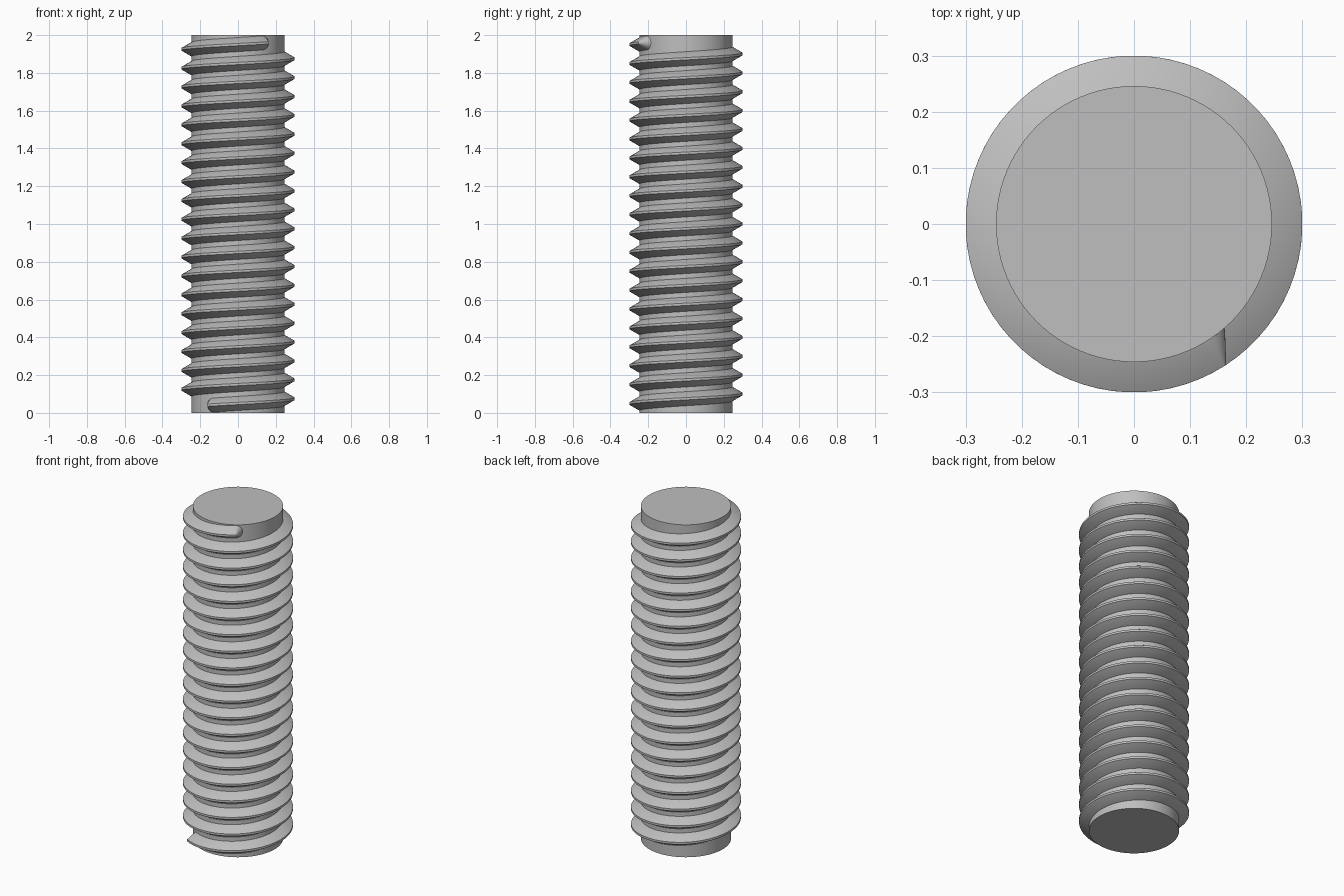
import bpy, bmesh, math
from mathutils import Vector

if "Cube" in bpy.data.objects:
    bpy.data.objects.remove(bpy.data.objects["Cube"])

R_OUT, R_ROOT, PITCH, HEIGHT = 0.30, 0.2459, 0.10, 2.0
SEG = 72
# half of the thread section: (radius, half width), buried foot to crest
HALF = [(0.235, 0.040), (R_ROOT, 0.0375), (R_OUT, 0.00625)]
A0 = math.radians(-122)
A1 = math.radians(-58) + 19 * 2 * math.pi
RISE = (A1 - A0) / (2 * math.pi) * PITCH
Z0 = (HEIGHT - RISE) / 2

steel = bpy.data.materials.new("steel_grey")
steel.diffuse_color = (0.52, 0.52, 0.52, 1)
steel.use_nodes = True
steel.node_tree.nodes["Principled BSDF"].inputs["Base Color"].default_value = steel.diffuse_color


def finish(bm, name):
    bmesh.ops.recalc_face_normals(bm, faces=bm.faces)
    me = bpy.data.meshes.new(name)
    bm.to_mesh(me)
    bm.free()
    me.materials.append(steel)
    ob = bpy.data.objects.new(name, me)
    bpy.context.collection.objects.link(ob)
    bpy.ops.object.select_all(action='DESELECT')
    ob.select_set(True)
    bpy.context.view_layer.objects.active = ob
    bpy.ops.object.shade_smooth_by_angle(angle=math.radians(30))
    return ob


def point(a, radius, width, phi):
    """Point of the section at helix angle a, swung by phi about the radial axis."""
    radial = Vector((math.cos(a), math.sin(a), 0))
    tangent = Vector((-math.sin(a), math.cos(a), 0))
    z = Z0 + (a - A0) / (2 * math.pi) * PITCH
    return (radial * radius + tangent * (width * math.sin(phi))
            + Vector((0, 0, z + width * math.cos(phi))))


# solid core
bm = bmesh.new()
bmesh.ops.create_cone(bm, cap_ends=True, segments=96, radius1=R_ROOT,
                      radius2=R_ROOT, depth=HEIGHT)
bmesh.ops.translate(bm, verts=bm.verts, vec=(0, 0, HEIGHT / 2))
finish(bm, "core")

# helical thread
bm = bmesh.new()
steps = round((A1 - A0) / (2 * math.pi) * SEG)
rows = []
for i in range(steps + 1):
    a = A0 + (A1 - A0) * i / steps
    upper = [bm.verts.new(point(a, r, w, 0)) for r, w in HALF]
    lower = [bm.verts.new(point(a, r, w, math.pi)) for r, w in HALF]
    rows.append(upper + lower[::-1])
for p, q in zip(rows, rows[1:]):
    for j in range(6):
        k = (j + 1) % 6
        bm.faces.new((p[j], p[k], q[k], q[j]))

# rounded conical run-outs at both thread ends
for row, a, side in ((rows[0], A0, -1), (rows[-1], A1, 1)):
    cols = [row[:3]]
    for n in range(1, 16):
        phi = side * math.pi * n / 16
        cols.append([bm.verts.new(point(a, r, w, phi)) for r, w in HALF])
    cols.append(row[:2:-1])
    for p, q in zip(cols, cols[1:]):
        for j in range(2):
            bm.faces.new((p[j], p[j + 1], q[j + 1], q[j]))
    bm.faces.new([c[2] for c in cols])
    bm.faces.new([c[0] for c in cols])
finish(bm, "thread")
